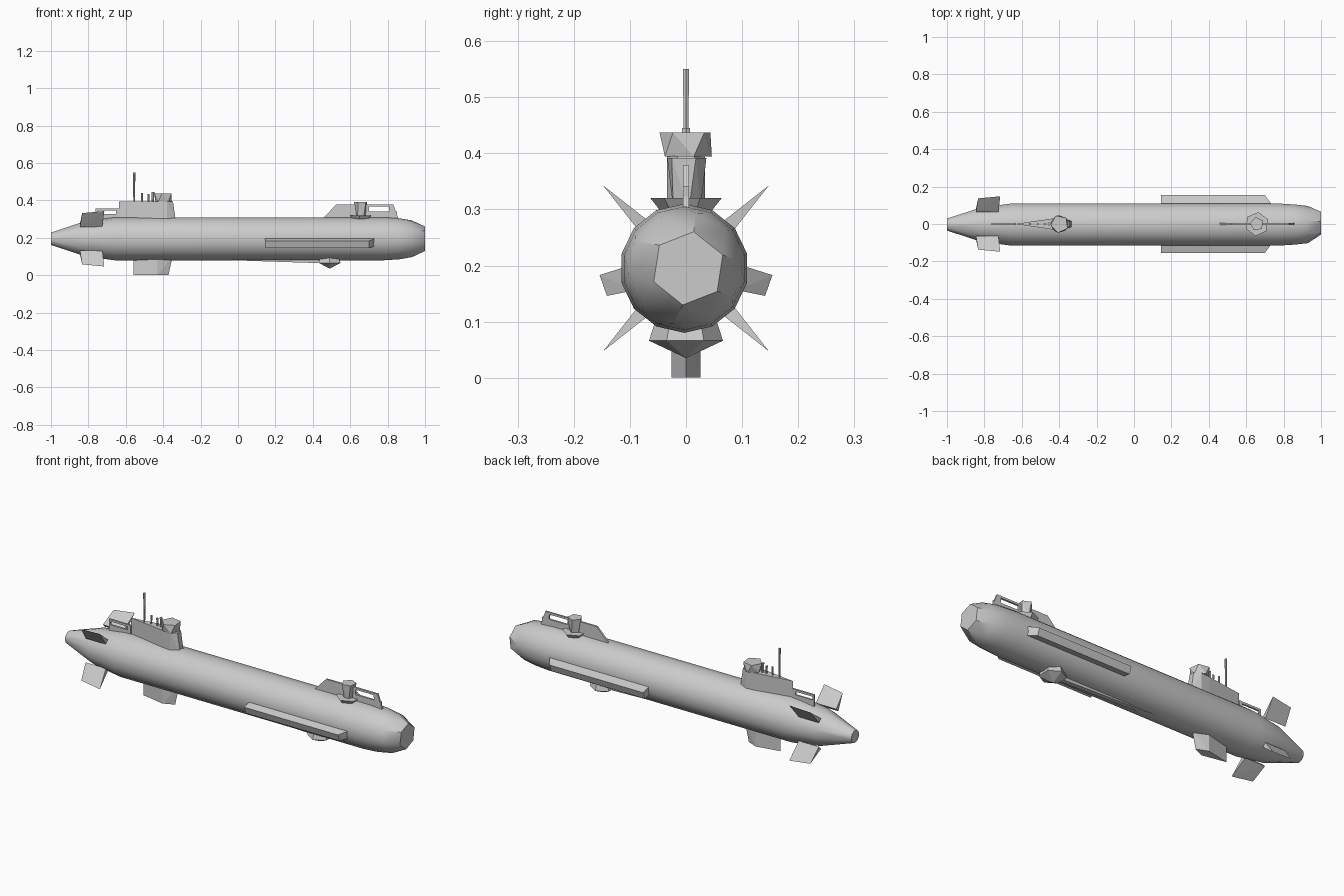
import bpy, bmesh, math
from mathutils import Vector

cube = bpy.data.objects.get("Cube")
if cube:
    bpy.data.objects.remove(cube, do_unlink=True)

GREY = (0.6, 0.6, 0.6, 1)
grey = bpy.data.materials.new("hull grey")
grey.use_nodes = True
grey.diffuse_color = GREY
grey.node_tree.nodes["Principled BSDF"].inputs["Base Color"].default_value = GREY
AXIS_Z = 0.195


def solid(name, points, smooth=False):
    """Convex solid around the given points."""
    bm = bmesh.new()
    for p in points:
        bm.verts.new(p)
    res = bmesh.ops.convex_hull(bm, input=bm.verts)
    loose = [v for v in bm.verts if not v.link_faces]
    bmesh.ops.delete(bm, geom=loose, context='VERTS')
    bmesh.ops.dissolve_limit(bm, angle_limit=0.01, verts=bm.verts, edges=bm.edges)
    bmesh.ops.recalc_face_normals(bm, faces=bm.faces)
    mesh = bpy.data.meshes.new(name)
    bm.to_mesh(mesh)
    bm.free()
    mesh.materials.append(grey)
    obj = bpy.data.objects.new(name, mesh)
    bpy.context.collection.objects.link(obj)
    if smooth:
        bpy.ops.object.select_all(action='DESELECT')
        obj.select_set(True)
        bpy.context.view_layer.objects.active = obj
        bpy.ops.object.shade_smooth_by_angle(angle=math.radians(30))
    return obj


def ring(centre, r, n, axis='Z', turn=0.0):
    """Regular polygon of points around an axis."""
    out = []
    for i in range(n):
        a = 2 * math.pi * i / n + turn
        u, v = r * math.cos(a), r * math.sin(a)
        out.append(Vector(centre) + Vector((0, v, u) if axis == 'X' else (u, v, 0)))
    return out


def plate(name, outline, half):
    """Upright plate from an x-z outline."""
    return solid(name, [(x, s * half, z) for x, z in outline for s in (-1, 1)])


def bar(name, x0, x1, z0, z1, half=0.005):
    return plate(name, [(x0, z0), (x1, z0), (x1, z1), (x0, z1)], half)


# Pressure hull with pointed tail and blunt faceted nose
hull = []
for x, r in ((-1, 0.033), (-0.82, 0.093), (-0.66, 0.115), (0.78, 0.115), (0.86, 0.11)):
    hull += ring((x, -0.003, AXIS_Z), r, 14, 'X')
hull += ring((0.93, -0.003, AXIS_Z), 0.1, 10, 'X', 0.2)
hull += ring((1, 0.004, AXIS_Z), 0.066, 6, 'X', 0.15)
solid("hull", hull, True)

# Sail: teardrop section, narrow at the back
sail = []
for z, front in ((0.295, -0.333), (0.395, -0.348)):
    sail += [(-0.635, 0, z), (front, 0.015, z), (front, -0.015, z)]
    sail += [(x, s * w, z) for x, w in ((-0.43, 0.03), (-0.38, 0.034)) for s in (-1, 1)]
solid("sail", sail)
solid("sail_cap", ring((-0.398, 0, 0.394), 0.046, 5, turn=0.3)
      + ring((-0.398, 0, 0.437), 0.048, 5, turn=0.75))

# Masts
for i, (x, r, top) in enumerate(((-0.555, 0.006, 0.55), (-0.513, 0.005, 0.44),
                                 (-0.478, 0.006, 0.435), (-0.455, 0.008, 0.445))):
    solid(f"mast_{i + 1}", ring((x, 0, 0.385), r * 0.8, 6) + ring((x, 0, top), r, 6))

# Handrail behind the sail
bar("rail_top", -0.762, -0.645, 0.345, 0.356)
bar("rail_bottom", -0.762, -0.635, 0.29, 0.327)
bar("rail_back_post", -0.762, -0.752, 0.29, 0.356)
bar("rail_front_post", -0.652, -0.632, 0.29, 0.356)

# Lower rudder with a ridged leading edge
solid("lower_rudder", [p for z, front in ((0, -0.372), (0.1, -0.35)) for p in (
    (-0.56, 0, z), (front, 0, z), (-0.43, 0.026, z), (-0.43, -0.026, z))])

# Four tail fins in an X
for up in (1, -1):
    for side in (1, -1):
        pts = []
        for x in (-0.845, -0.725):
            pts += [(x, side * 0.082, AXIS_Z + up * 0.064),
                    (x, side * 0.064, AXIS_Z + up * 0.082)]
        pts += [(x, side * r, AXIS_Z + up * r) for x, r in ((-0.833, 0.137), (-0.715, 0.148))]
        name = ("upper" if up > 0 else "lower") + ("_left" if side > 0 else "_right")
        solid(name + "_tail_fin", pts)

# Side fairings, tilted downward
for side, name in ((1, "left"), (-1, "right")):
    section = ((0.1, 0.2, 0.74), (0.154, 0.183, 0.7), (0.141, 0.146, 0.7), (0.09, 0.156, 0.74))
    solid(name + "_side_fairing",
          [(x, side * y, z) for y, z, front in section for x in (0.145, front)])

# Bow fin with a framed opening at its front
plate("bow_fin", [(0.45, 0.3), (0.525, 0.378), (0.7, 0.378), (0.7, 0.3)], 0.005)
bar("bow_fin_top", 0.69, 0.83, 0.368, 0.379)
bar("bow_fin_base", 0.69, 0.85, 0.295, 0.342)
plate("bow_fin_front", [(0.805, 0.378), (0.83, 0.379), (0.86, 0.295), (0.815, 0.295)], 0.005)

# Bow sensor on its collar
solid("sensor_collar", ring((0.657, 0, 0.29), 0.04, 6, turn=0.4)
      + ring((0.657, 0, 0.32), 0.064, 6, turn=0.4))
solid("sensor_post", ring((0.657, 0, 0.3), 0.026, 5, turn=0.2)
      + ring((0.657, 0, 0.392), 0.037, 5, turn=0.5))

# Belly sonar pod and the shallow keel trailing from it
solid("belly_pod", ring((0.49, 0, 0.1), 0.055, 6, turn=0.5)
      + ring((0.49, 0, 0.066), 0.066, 6, turn=0.5) + [(0.49, 0, 0.035)])
plate("belly_keel", [(-0.12, 0.083), (0.43, 0.1), (0.43, 0.065), (0.3, 0.069)], 0.012)
